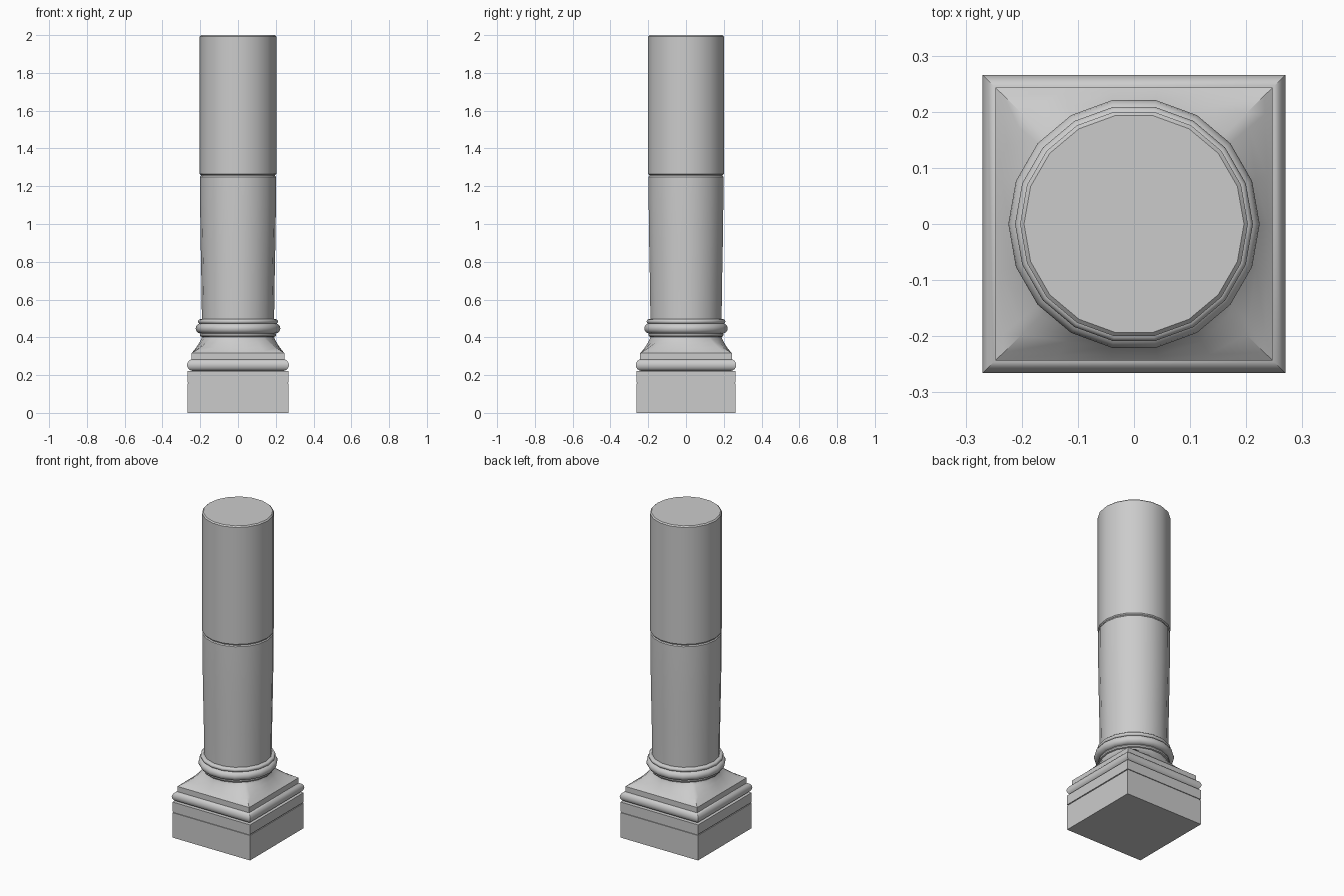
import bpy, bmesh
from math import cos, sin, radians, pi, atan2, tau

if "Cube" in bpy.data.objects:
    bpy.data.objects.remove(bpy.data.objects["Cube"])

SIDES = 18
YS = 0.985  # depth ratio of the square mouldings
STEP = tau / SIDES
CORNERS = [atan2(sy * YS, sx) % tau for sx in (1, -1) for sy in (1, -1)]
ROUND = [i * STEP for i in range(SIDES)]
MIXED = sorted(ROUND + CORNERS)


def round_dist(a):
    # distance to the 18-sided outline
    return cos(STEP / 2) / cos((a % STEP) - STEP / 2)


def square_dist(a):
    return 1 / max(abs(cos(a)), abs(sin(a)) / YS)


def loft(name, profile, angles):
    """profile: (z, half width, roundness 0 = square .. 1 = round)"""
    bm = bmesh.new()
    rings = []
    for z, r, t in profile:
        ring = []
        for a in angles:
            d = r * (square_dist(a) * (1 - t) + round_dist(a) * t)
            ring.append(bm.verts.new((d * cos(a), d * sin(a), z)))
        rings.append(ring)
    n = len(angles)
    for lo, hi in zip(rings, rings[1:]):
        for i in range(n):
            j = (i + 1) % n
            bm.faces.new((lo[i], lo[j], hi[j], hi[i]))
    bm.faces.new(rings[0][::-1])
    bm.faces.new(rings[-1])
    mesh = bpy.data.meshes.new(name)
    bm.to_mesh(mesh)
    bm.free()
    ob = bpy.data.objects.new(name, mesh)
    bpy.context.collection.objects.link(ob)
    bpy.ops.object.select_all(action='DESELECT')
    ob.select_set(True)
    bpy.context.view_layer.objects.active = ob
    bpy.ops.object.shade_smooth_by_angle(angle=radians(35))
    return ob


def bulge(z0, z1, outer, t, n=8):
    # half-round moulding profile
    h = (z1 - z0) / 2
    return [(z0 + h + h * sin(a), outer - h + h * cos(a), t)
            for a in (-pi / 2 + pi * i / n for i in range(n + 1))]


# square plinth with a thin groove below its upper band
loft("plinth", [(0, .267, 0), (.155, .267, 0), (.155, .262, 0), (.161, .262, 0),
                (.161, .267, 0), (.221, .267, 0)], sorted(CORNERS))

# square half-round moulding
loft("square_torus", bulge(.222, .285, .27, 0), sorted(CORNERS))

# fillet and concave transition from square to round
loft("scotia", [(.28, .247, 0), (.316, .247, 0), (.325, .238, .08), (.345, .222, .33),
                (.37, .206, .65), (.39, .195, .88), (.405, .19, 1), (.425, .19, 1)], MIXED)

# round collar: thin ring, torus, upper ring
loft("lower_ring", bulge(.402, .424, .202, 1, 4), ROUND)
loft("round_torus", bulge(.42, .474, .224, 1), ROUND)
loft("upper_ring", bulge(.472, .496, .212, 1, 6), ROUND)

# two shaft drums separated by a fine joint
loft("lower_shaft", [(.48, .191, 1), (.7, .194, 1), (.95, .199, 1), (1.15, .201, 1),
                     (1.25, .201, 1), (1.256, .196, 1), (1.262, .196, 1)], ROUND)
loft("upper_shaft", [(1.26, .197, 1), (1.266, .203, 1), (1.993, .203, 1),
                     (2.0, .196, 1)], ROUND)
